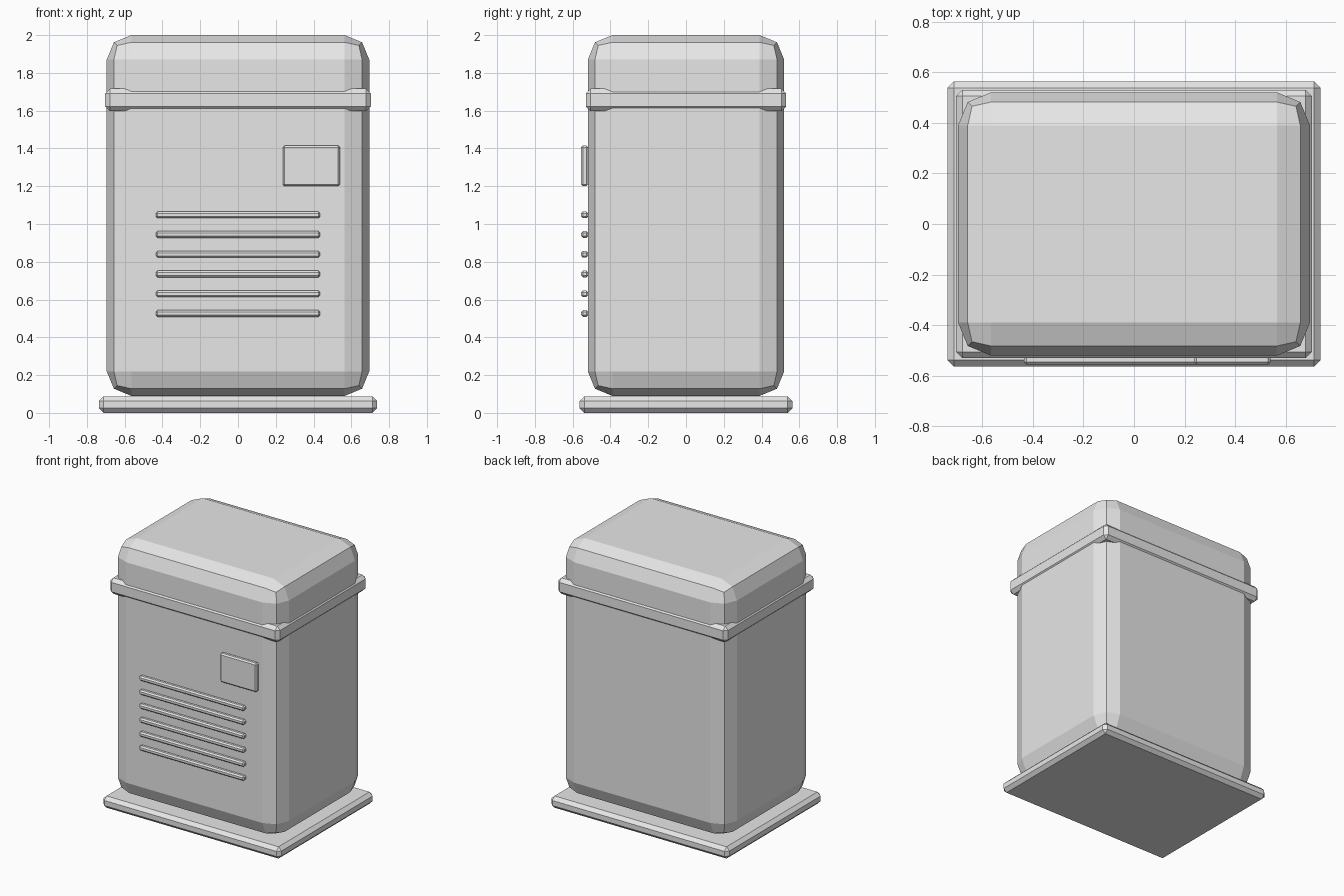
import bpy

cube = bpy.data.objects.get("Cube")
if cube:
    bpy.data.objects.remove(cube, do_unlink=True)

grey = bpy.data.materials.new("light_grey")
grey.use_nodes = True
grey.diffuse_color = (0.8, 0.8, 0.8, 1)
grey.node_tree.nodes["Principled BSDF"].inputs["Base Color"].default_value = grey.diffuse_color


def box(name, low, high, bevel, segments=1):
    """Flat-shaded box between two corners with bevelled edges."""
    centre = [(a + b) / 2 for a, b in zip(low, high)]
    bpy.ops.mesh.primitive_cube_add(size=1, location=centre)
    obj = bpy.context.object
    obj.name = name
    obj.scale = [b - a for a, b in zip(low, high)]
    bpy.ops.object.transform_apply(location=False, rotation=False, scale=True)
    mod = obj.modifiers.new("edges", "BEVEL")
    mod.width = bevel
    mod.segments = segments
    mod.limit_method = "NONE"
    obj.data.materials.append(grey)
    return obj


# Plinth, rounded cabinet and the band under the lid
box("base_plate", (-0.737, -0.563, 0), (0.737, 0.563, 0.088), 0.025)
box("cabinet_body", (-0.695, -0.52, 0.09), (0.695, 0.52, 2), 0.13, 2)
box("lid_band", (-0.703, -0.53, 1.597), (0.703, 0.53, 1.717), 0.025)

# Front control panel and vent slats
FRONT, BACK = -0.555, -0.518
box("front_panel", (0.237, FRONT, 1.2), (0.54, BACK, 1.416), 0.01)
for i in range(6):
    z = 0.526 + i * 0.1045
    box(f"vent_slat_{i + 1}", (-0.435, FRONT, z - 0.018), (0.435, BACK, z + 0.018), 0.01)
